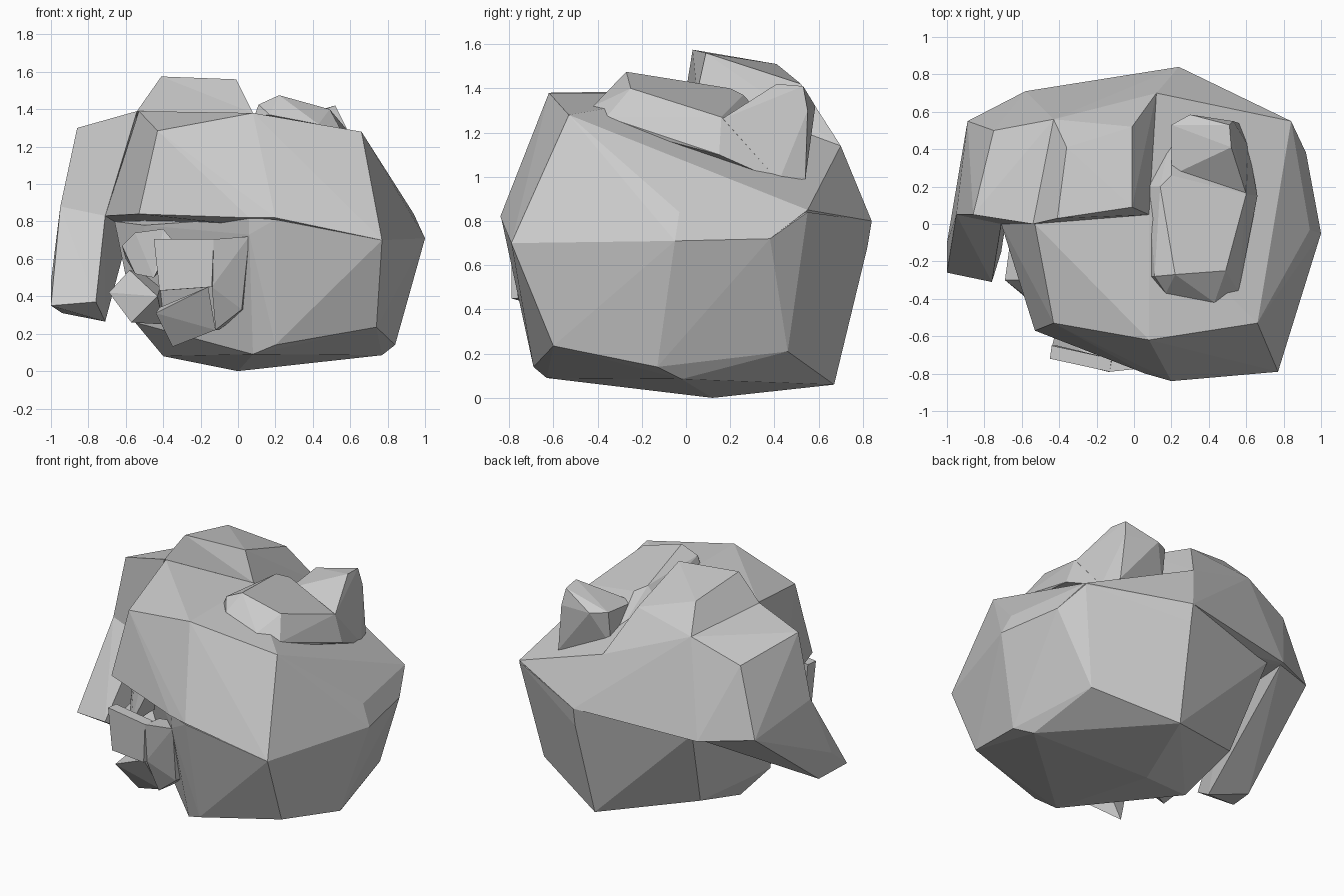
import bpy, bmesh
from mathutils import Vector


def hull(name, pts, back=None):
    """Flat-faceted solid around corner points; 'back' extrudes the corners into a slab."""
    pts = [Vector(p) for p in pts]
    if back:
        pts += [p + Vector(back) for p in pts]
    bm = bmesh.new()
    verts = [bm.verts.new(p) for p in pts]
    bmesh.ops.convex_hull(bm, input=verts)
    junk = [v for v in bm.verts if not v.link_faces]
    bmesh.ops.delete(bm, geom=junk, context='VERTS')
    bmesh.ops.dissolve_limit(bm, angle_limit=0.06, verts=bm.verts[:], edges=bm.edges[:])
    bmesh.ops.recalc_face_normals(bm, faces=bm.faces[:])
    me = bpy.data.meshes.new(name)
    bm.to_mesh(me)
    bm.free()
    ob = bpy.data.objects.new(name, me)
    bpy.context.collection.objects.link(ob)
    return ob


# Upper shell of the main mass
hull("upper_shell", [
    (-.43, -.53, 1.285), (.08, -.62, 1.38), (.66, -.53, 1.28), (-.53, -.57, .84),
    (.2, -.84, .82), (.77, -.79, .70), (1.0, -.05, .71), (.94, -.03, .84),
    (.72, -.05, 1.09), (.92, .38, .72), (.84, .55, .85), (.66, .51, .93),
    (.24, .84, .8), (-.53, 0, 1.39), (.08, .05, 1.38), (-.71, 0, .83),
    (-.58, .71, .75), (.12, .7, 1.14), (.06, -.8, .82)])

# Lower mass, cut away at the front left
hull("lower_mass", [
    (.06, -.78, .73), (.06, -.79, .82), (.2, -.835, .81), (.77, -.79, .70), (1.0, -.05, .71),
    (.92, .38, .72), (.84, .55, .84), (.24, .84, .8), (.24, .82, .68), (-.5, .65, .75),
    (-.66, .05, .8), (-.5, -.25, .78),
    (.08, -.63, .09), (.2, -.69, .14), (.74, -.6, .235),
    (.84, -.13, .14), (.77, -.02, .085), (.72, .46, .21), (.2, .68, .21), (.2, .67, .06),
    (0, .12, 0), (-.40, 0, .08), (-.40, .42, .2), (-.55, -.1, .26)])

# Raised crest on top
hull("crest", [
    (-.41, .03, 1.575), (-.01, .09, 1.56), (-.36, .41, 1.51), (-.01, .52, 1.42),
    (-.54, 0, 1.39), (.08, .05, 1.38), (.12, .7, 1.14), (-.43, .56, 1.35),
    (-.5, .6, 1.1), (.24, .84, .8), (-.58, .71, .75)])

# Side lock: upper block and hanging tip
hull("side_lock_top", [
    (-.86, .05, 1.3), (-.54, 0, 1.39), (-.75, .5, 1.22), (-.43, .56, 1.35),
    (-.89, .55, .78), (-.95, .05, .88), (-.71, 0, .83), (-.58, .71, .75)])
hull("side_lock_tip", [
    (-.95, .05, .88), (-.71, 0, .83), (-.89, .55, .78), (-.58, .68, .75),
    (-1, -.1, .48), (-1, -.26, .35), (-.76, -.31, .37), (-.71, -.15, .265),
    (-.94, -.05, .31), (-.76, .15, .5)])

# Long ornament on the sloping top, with a raised rear block
hull("ornament_base", [
    (.11, -.28, 1.425), (.09, -.28, 1.37), (.17, -.37, 1.37), (.43, -.42, 1.32),
    (.56, -.36, 1.27), (.22, -.27, 1.475), (.49, -.25, 1.40), (.14, .2, 1.40),
    (.2, .26, 1.37), (.6, .16, 1.27), (.66, .15, 1.1), (.61, .42, .98), (.2, .5, 1.1),
    (.08, .2, 1.33), (.56, -.3, 1.22)])
hull("ornament_rear", [
    (.2, .26, 1.30), (.6, .16, 1.26), (.52, .41, 1.42), (.51, .53, 1.41),
    (.2, .53, 1.33), (.3, .585, 1.32), (.53, .55, 1.3), (.61, .42, .98),
    (.56, .54, .99), (.2, .5, 1.1)])

# Folded plate at the front
hull("plate_left", [(-.45, -.72, .705), (-.13, -.79, .705), (-.14, -.79, .45), (-.42, -.72, .43)],
     (.01, .07, 0))
hull("plate_right", [(-.13, -.79, .705), (.06, -.77, .72), (.03, -.75, .6), (.02, -.68, .33),
                     (-.12, -.66, .22), (-.14, -.76, .45)], (.02, .12, 0))
hull("spout", [(-.44, -.66, .31), (-.16, -.76, .45), (-.12, -.64, .22), (-.35, -.54, .13),
               (-.2, -.55, .42), (-.42, -.58, .34)])

# Small pieces in the recess
hull("cheek", [(-.69, -.3, .42), (-.58, -.3, .54), (-.43, -.5, .40), (-.57, -.4, .26),
               (-.4, -.3, .25), (-.66, -.08, .4), (-.4, 0, .5)])
hull("brow", [(-.62, -.22, .67), (-.55, -.3, .74), (-.40, -.45, .76), (-.35, -.48, .7),
              (-.45, -.48, .5), (-.55, -.35, .52), (-.6, -.1, .6), (-.35, -.1, .6)])
